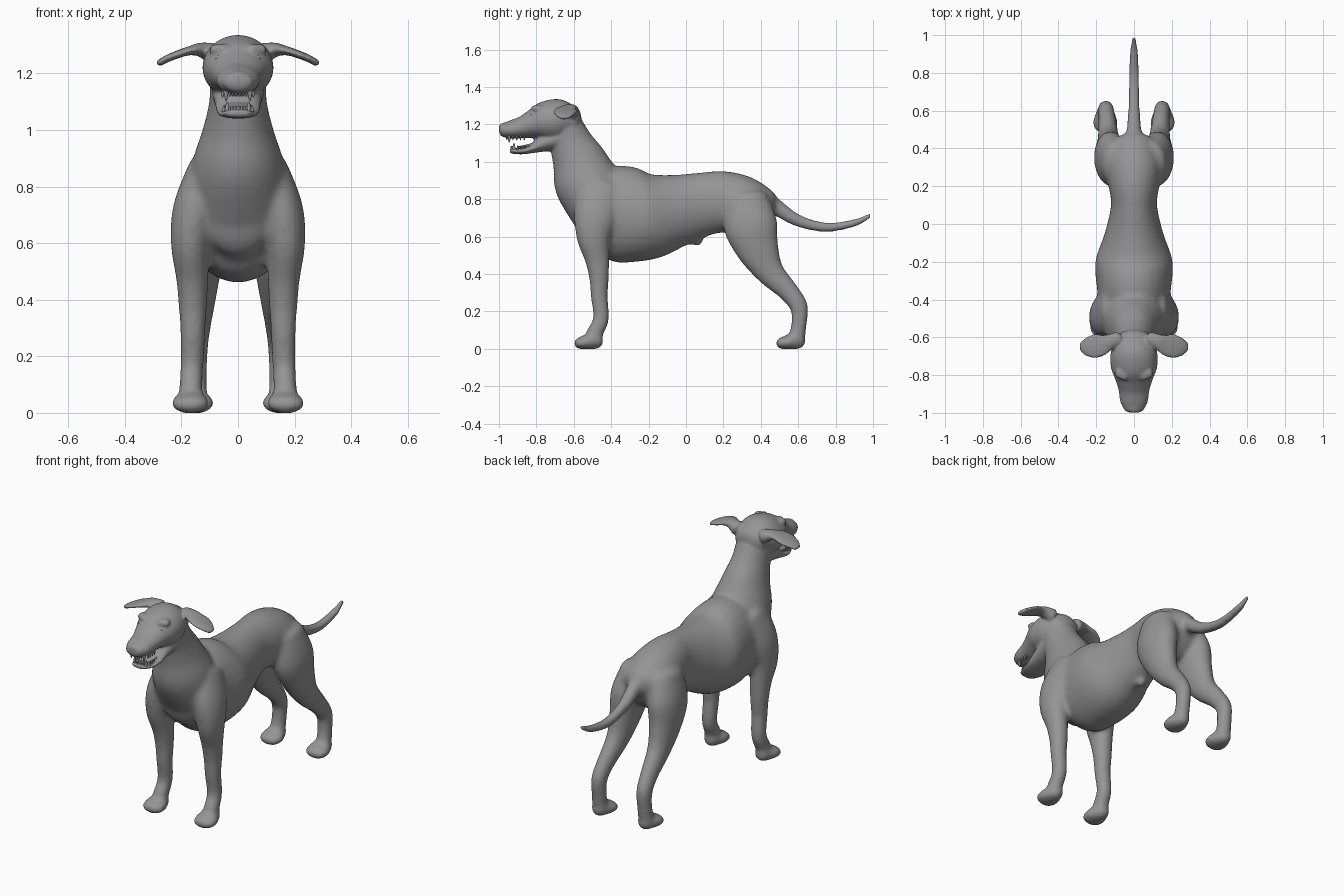
import bpy, bmesh, math
from mathutils import Vector

cube = bpy.data.objects.get("Cube")
if cube:
    bpy.data.objects.remove(cube)

grey = bpy.data.materials.new("plain_grey")
grey.use_nodes = True
grey.diffuse_color = (0.3, 0.3, 0.3, 1)
grey.node_tree.nodes["Principled BSDF"].inputs["Base Color"].default_value = grey.diffuse_color

SIDES, STEPS = 28, 6


def spline(a, b, c, d, t):
    """Smooth interpolation between rings b and c."""
    return [0.5 * (2*q + (r-p)*t + (2*p-5*q+4*r-s)*t*t + (3*q-p-3*r+s)*t**3)
            for p, q, r, s in zip(a, b, c, d)]


def loft(bm, rings, mirror=False, cap=0.5):
    """Skin elliptical rings (x, y, z, side radius, depth radius) with round ends."""
    padded = [rings[0]] + rings + [rings[-1]]
    path = [spline(*padded[i:i+4], s / STEPS)
            for i in range(len(rings) - 1) for s in range(STEPS)] + [list(rings[-1])]
    pts = [Vector(p[:3]) for p in path]
    last = len(pts) - 1
    sections = []
    for i, p in enumerate(path):
        t = (pts[min(i+1, last)] - pts[max(i-1, 0)]).normalized()
        ref = Vector((0, 1, 0)) if abs(t.x) > 0.75 else Vector((1, 0, 0))
        u = (ref - t * ref.dot(t)).normalized()
        v = t.cross(u)
        dome = [(0, 1)]
        if i in (0, last):
            sign = -1 if i == 0 else 1
            dome = [(sign * math.sin(k * math.pi / 10), math.cos(k * math.pi / 10)) for k in range(5)]
            if i == 0:
                dome.reverse()
        for off, scale in dome:
            sections.append((pts[i] + t * off * cap * min(p[3], p[4]), u * p[3] * scale, v * p[4] * scale))
    for sx in ((1, -1) if mirror else (1,)):
        loops = []
        for c, u, v in sections:
            ring = []
            for k in range(SIDES):
                a = 2 * math.pi * k / SIDES
                q = c + u * math.cos(a) + v * math.sin(a)
                ring.append(bm.verts.new((q.x * sx, q.y, q.z)))
            loops.append(ring)
        faces = [bm.faces.new(loops[0]), bm.faces.new(loops[-1][::-1])]
        for r0, r1 in zip(loops, loops[1:]):
            for k in range(SIDES):
                n = (k + 1) % SIDES
                faces.append(bm.faces.new((r0[k], r1[k], r1[n], r0[n])))
        bmesh.ops.recalc_face_normals(bm, faces=faces)


def make(name, bm):
    me = bpy.data.meshes.new(name)
    bm.to_mesh(me)
    bm.free()
    me.materials.append(grey)
    for f in me.polygons:
        f.use_smooth = True
    ob = bpy.data.objects.new(name, me)
    bpy.context.collection.objects.link(ob)
    return ob


def fuse(ob, voxel, rounds):
    """Melt overlapping lofts into one smooth skin."""
    rm = ob.modifiers.new("melt", "REMESH")
    rm.mode, rm.voxel_size, rm.use_smooth_shade = "VOXEL", voxel, True
    sm = ob.modifiers.new("soften", "SMOOTH")
    sm.factor, sm.iterations = 0.5, rounds


# Torso, neck and tail
bm = bmesh.new()
loft(bm, [(0, -.54, .71, .13, .16), (0, -.47, .72, .18, .22), (0, -.35, .72, .195, .26),
          (0, -.2, .71, .205, .235), (0, -.05, .74, .155, .195), (0, .1, .775, .122, .17),
          (0, .2, .785, .135, .165), (0, .3, .765, .15, .16), (0, .4, .72, .13, .14)])
loft(bm, [(0, -.46, .74, .185, .16), (0, -.53, .89, .16, .175), (0, -.57, 1, .125, .148),
          (0, -.615, 1.1, .102, .118), (0, -.655, 1.2, .1, .1)])
loft(bm, [(0, .38, .83, .06, .06), (0, .48, .76, .042, .045), (0, .6, .685, .033, .034),
          (0, .75, .65, .03, .027), (0, .9, .673, .025, .022), (0, .99, .716, .017, .015)])
loft(bm, [(0, -.03, .61, .045, .04), (0, .04, .59, .035, .035), (0, .075, .565, .023, .023)])
# Front legs with shoulders
loft(bm, [(.1, -.44, .86, .075, .13), (.15, -.48, .72, .08, .12), (.168, -.495, .6, .07, .092),
          (.162, -.475, .48, .058, .067), (.16, -.465, .38, .051, .054), (.16, -.464, .28, .045, .046),
          (.163, -.454, .16, .042, .043), (.167, -.492, .08, .043, .045)], True)
# Hind legs with thighs
loft(bm, [(.09, .32, .8, .08, .12), (.12, .345, .66, .09, .145), (.13, .385, .53, .075, .115),
          (.135, .45, .41, .058, .078), (.142, .545, .31, .047, .057), (.148, .602, .23, .043, .05),
          (.15, .606, .15, .041, .043), (.152, .595, .07, .043, .043)], True)
# Paws
for x, y in ((.168, -.5), (.152, .58)):
    loft(bm, [(x, y + .02, .043, .045, .045), (x, y - .03, .037, .068, .04),
              (x, y - .072, .029, .064, .031)], True, .9)
body = make("body", bm)
fuse(body, .011, 14)
softened = bpy.data.meshes.new_from_object(
    body.evaluated_get(bpy.context.evaluated_depsgraph_get()))
bpy.data.objects.remove(body)

# Skull, muzzle, brow and cheek, lower jaw, ears
bm = bmesh.new()
bm.from_mesh(softened)
loft(bm, [(0, -.61, 1.215, .095, .085), (0, -.68, 1.222, .123, .113), (0, -.76, 1.215, .122, .105),
          (0, -.82, 1.2, .1, .078), (0, -.88, 1.183, .082, .058), (0, -.94, 1.172, .073, .048),
          (0, -.978, 1.17, .054, .037)], cap=.6)
loft(bm, [(0, -.68, 1.13, .092, .07), (0, -.76, 1.1, .083, .048), (0, -.83, 1.068, .077, .023),
          (0, -.88, 1.057, .07, .017), (0, -.93, 1.059, .05, .016)], cap=.9)
loft(bm, [(.045, -.8, 1.285, .032, .02), (.08, -.785, 1.283, .03, .02)], True, .9)
loft(bm, [(.085, -.61, 1.268, .04, .04), (.13, -.625, 1.283, .042, .026), (.17, -.64, 1.28, .058, .016),
          (.21, -.647, 1.268, .065, .014), (.25, -.65, 1.252, .052, .013), (.28, -.65, 1.235, .028, .012)], True)
# Nose pad
loft(bm, [(0, -.965, 1.186, .04, .026), (0, -.987, 1.184, .034, .021)], cap=.6)
body = make("body", bm)
fuse(body, .0075, 5)

# Eyes
bm = bmesh.new()
loft(bm, [(.066, -.812, 1.253, .017, .013), (.066, -.824, 1.252, .015, .011)], True, .7)
make("eyes", bm)

# Tongue
bm = bmesh.new()
loft(bm, [(0, -.78, 1.1, .05, .012), (0, -.85, 1.083, .045, .01), (0, -.9, 1.076, .035, .007)])
make("tongue", bm)

# Teeth: paired fangs and small rows along both jaws
bm = bmesh.new()
for y, z, x, tip in ((-.945, 1.137, .042, -.034), (-.92, 1.065, .038, .034)):
    loft(bm, [(x, y, z, .009, .009), (x, y, z + tip * .6, .006, .006), (x, y, z + tip, .002, .002)], True)
    for k in range(3):
        xs = .007 + k * .011
        loft(bm, [(xs, y - .014 + k * .003, z, .005, .005),
                  (xs, y - .014 + k * .003, z + tip * .5, .003, .003)], True)
    for k in range(4):
        ys = y + .02 * (k + 1)
        loft(bm, [(x + .012, ys, z, .006, .006), (x + .012, ys, z + tip * .6, .003, .003)], True)
make("teeth", bm)
